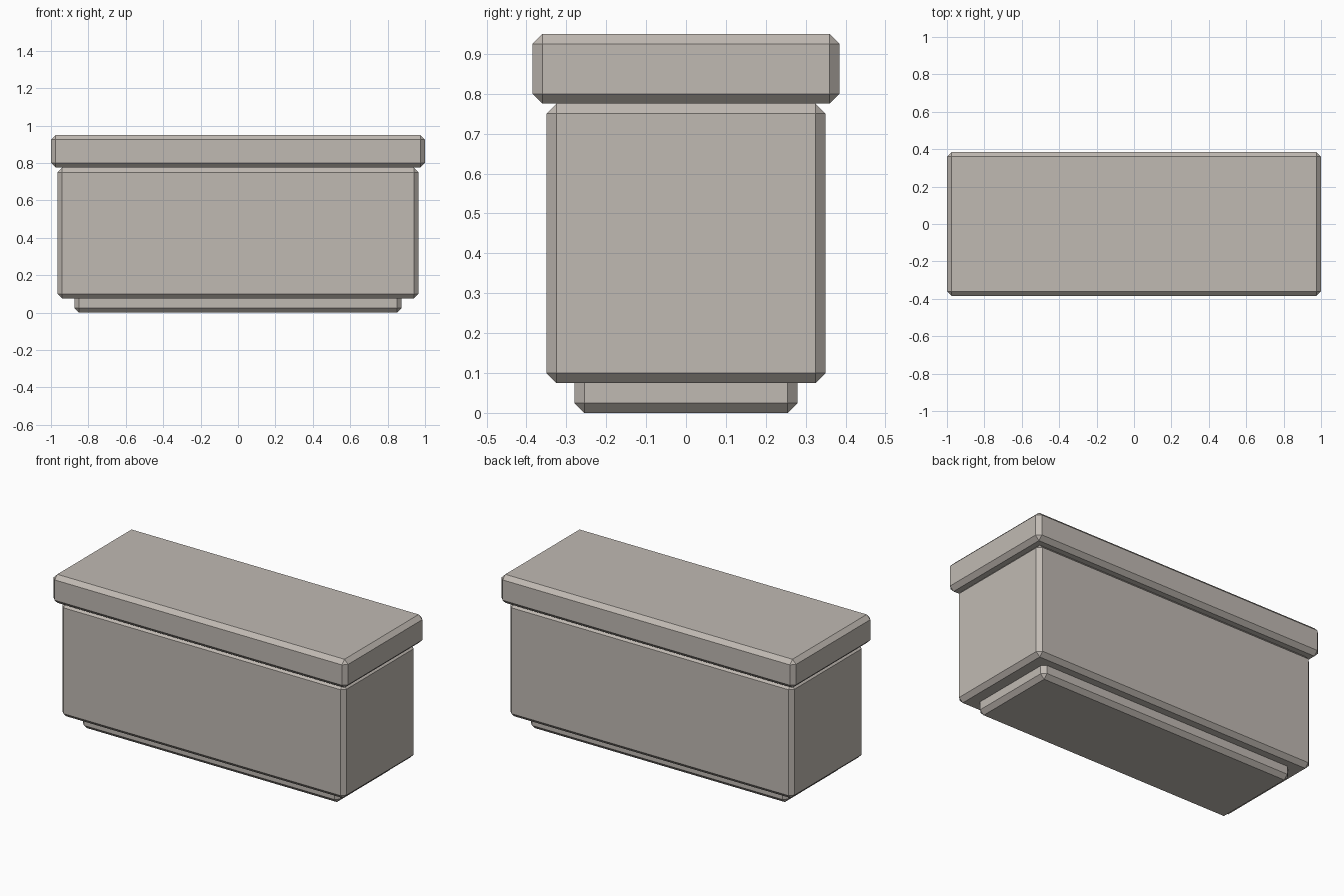
import bpy
import bmesh
from mathutils import Matrix

cube = bpy.data.objects.get("Cube")
if cube:
    bpy.data.objects.remove(cube, do_unlink=True)

# Warm grey stone
COLOUR = (0.53, 0.49, 0.45, 1.0)
stone = bpy.data.materials.new("warm_grey_stone")
stone.use_nodes = True
stone.diffuse_color = COLOUR
stone.node_tree.nodes["Principled BSDF"].inputs["Base Color"].default_value = COLOUR

CHAMFER = 0.025


def chamfered_block(name, width, depth, bottom, top):
    """Box centred on the z axis, with every edge chamfered flat."""
    bm = bmesh.new()
    size = Matrix.Diagonal((width, depth, top - bottom, 1))
    place = Matrix.Translation((0, 0, (bottom + top) / 2))
    bmesh.ops.create_cube(bm, size=1, matrix=place @ size)
    bmesh.ops.bevel(bm, geom=bm.edges[:], offset=CHAMFER, offset_type='OFFSET',
                    segments=1, affect='EDGES', clamp_overlap=True)
    mesh = bpy.data.meshes.new(name)
    bm.to_mesh(mesh)
    bm.free()
    mesh.materials.append(stone)
    obj = bpy.data.objects.new(name, mesh)
    bpy.context.collection.objects.link(obj)
    return obj


# Recessed plinth (its top chamfer sits inside the body), body and lid
chamfered_block("plinth", 1.75, 0.56, 0.0, 0.1)
chamfered_block("body", 1.93, 0.70, 0.075, 0.775)
chamfered_block("lid", 2.0, 0.77, 0.775, 0.95)
